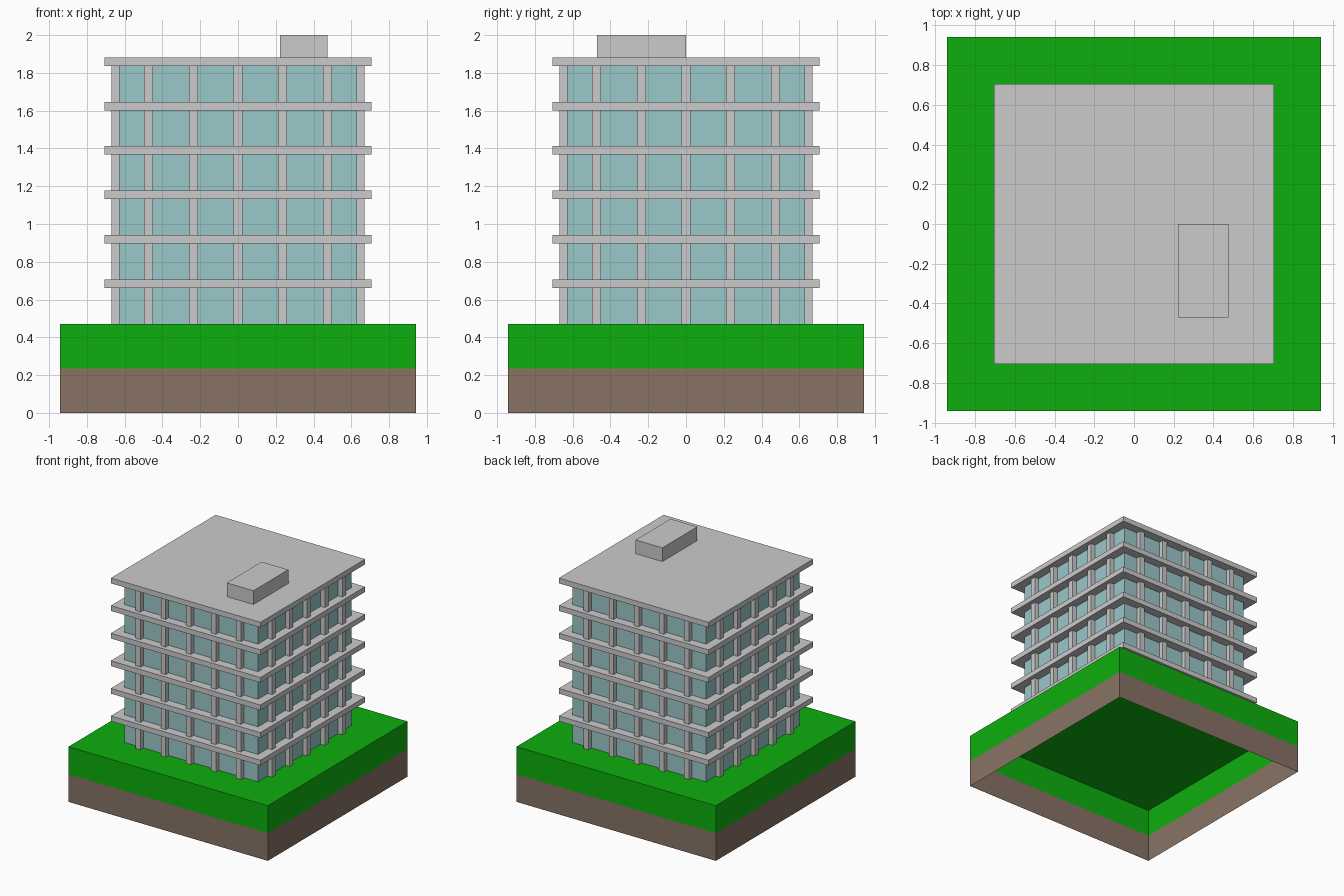
import bpy, bmesh

if "Cube" in bpy.data.objects:
    bpy.data.objects.remove(bpy.data.objects["Cube"])

U = 0.2353          # storey module
GROUND = 2 * U      # top of the lawn


def material(name, rgb):
    m = bpy.data.materials.new(name)
    m.diffuse_color = (*rgb, 1)
    m.use_nodes = True
    m.node_tree.nodes["Principled BSDF"].inputs["Base Color"].default_value = m.diffuse_color
    return m


def box(name, lo, hi, mat=None, skip=()):
    """Axis-aligned box; skip lists the z directions (+1/-1) left open."""
    bm = bmesh.new()
    bmesh.ops.create_cube(bm, size=1)
    for v in bm.verts:
        v.co = [lo[i] + (v.co[i] + 0.5) * (hi[i] - lo[i]) for i in range(3)]
    bm.normal_update()
    gone = [f for f in bm.faces if round(f.normal.z) in skip]
    if gone:
        bmesh.ops.delete(bm, geom=gone, context='FACES_ONLY')
    me = bpy.data.meshes.new(name)
    bm.to_mesh(me)
    bm.free()
    ob = bpy.data.objects.new(name, me)
    bpy.context.collection.objects.link(ob)
    if mat:
        me.materials.append(mat)
    return ob


def square(name, r, z0, z1, mat=None, skip=()):
    return box(name, (-r, -r, z0), (r, r, z1), mat, skip)


grass = material("grass", (0.004, 0.43, 0.004))
earth = material("earth", (0.246, 0.171, 0.127))
glass = material("glass", (0.33, 0.58, 0.59))

# Plot: hollow shell, open underneath
square("soil", 4 * U, 0, U, earth, skip=(1, -1))
square("lawn", 4 * U, U, GROUND, grass, skip=(-1,))

# Glazed core
square("glazing", 0.63, GROUND + 0.001, 1.86, glass)

# Floor slabs and roof
for i in range(6):
    top = (3 + i) * U
    square(f"slab_{i}", 3 * U, top - 0.045, top)

# Five fin columns on each of the four sides
w, outer, inner = 0.0235, 0.67, 0.435
z0, z1 = GROUND + 0.001, 1.86
for side, s in (("positive", 1), ("negative", -1)):
    a, b = sorted((s * inner, s * outer))
    for i in range(5):
        c = (i - 2) * 0.2365
        box(f"column_y_{side}_{i}", (c - w, a, z0), (c + w, b, z1))
        box(f"column_x_{side}_{i}", (a, c - w, z0), (b, c + w, z1))

# Rooftop plant room
box("roof_plant_room", (0.223, -0.47, 8 * U - 0.002), (0.475, 0, 2))
